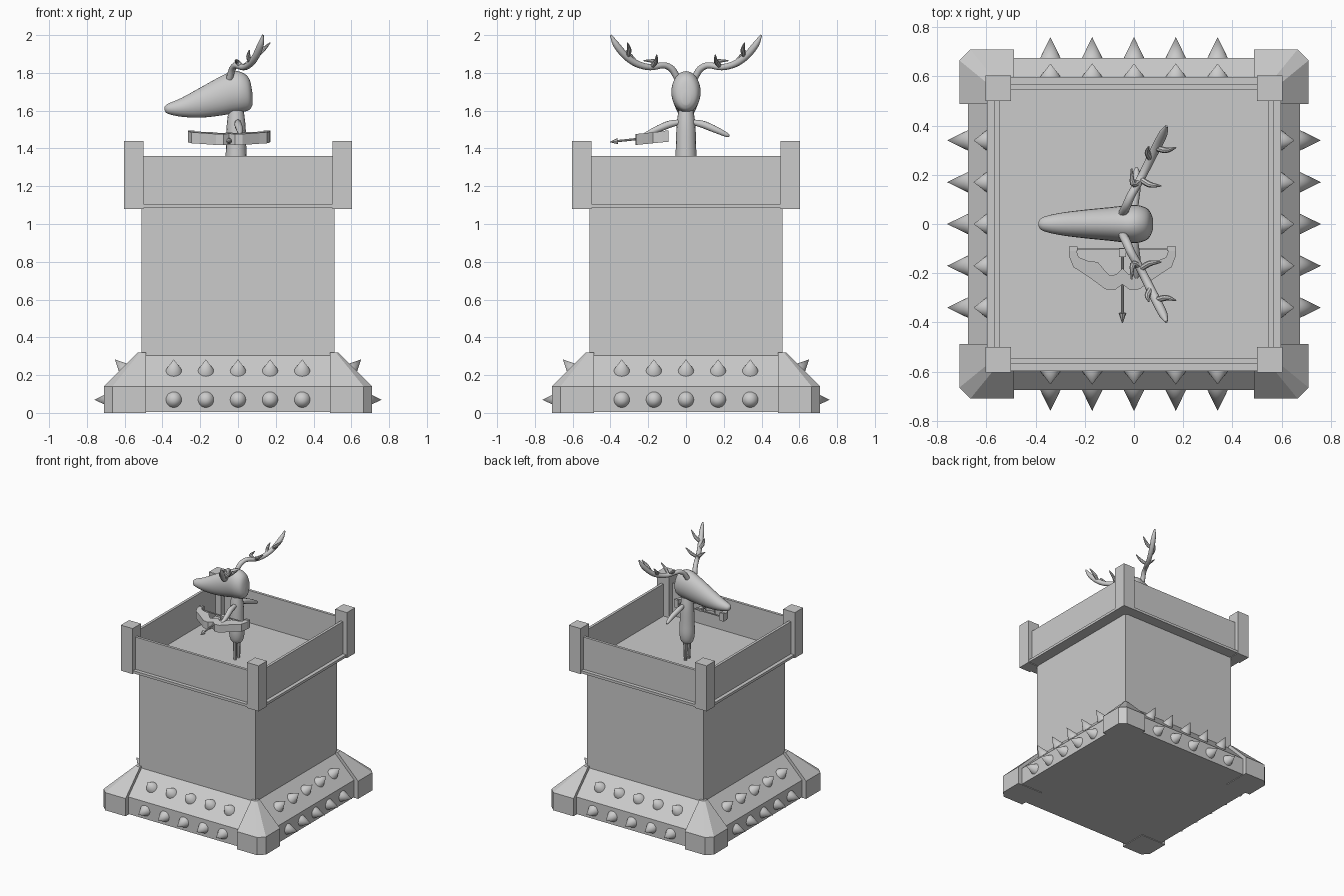
import bpy, bmesh, math
from mathutils import Vector, Matrix

if "Cube" in bpy.data.objects:
    bpy.data.objects.remove(bpy.data.objects["Cube"])


def finish(bm, name, smooth=False):
    bmesh.ops.recalc_face_normals(bm, faces=bm.faces)
    me = bpy.data.meshes.new(name)
    bm.to_mesh(me)
    bm.free()
    ob = bpy.data.objects.new(name, me)
    bpy.context.collection.objects.link(ob)
    if smooth:
        bpy.ops.object.select_all(action='DESELECT')
        ob.select_set(True)
        bpy.context.view_layer.objects.active = ob
        bpy.ops.object.shade_smooth_by_angle(angle=math.radians(40))
    return ob


def add_rings(bm, rings):
    """Skin a list of equal-length point rings and cap both ends."""
    vs = [[bm.verts.new(p) for p in r] for r in rings]
    n = len(vs[0])
    for a, b in zip(vs, vs[1:]):
        for i in range(n):
            bm.faces.new((a[i], a[(i + 1) % n], b[(i + 1) % n], b[i]))
    bm.faces.new(vs[0])
    bm.faces.new(vs[-1])


def rect(h, z):
    return [(-h, -h, z), (h, -h, z), (h, h, z), (-h, h, z)]


def box(name, lo, hi):
    bm = bmesh.new()
    add_rings(bm, [[(lo[0], lo[1], z), (hi[0], lo[1], z), (hi[0], hi[1], z), (lo[0], hi[1], z)]
                   for z in (lo[2], hi[2])])
    return finish(bm, name)


def catmull(pts, n):
    """Smooth tuples of any length through all the given points."""
    out = []
    P = [pts[0]] + list(pts) + [pts[-1]]
    for i in range(1, len(P) - 2):
        for k in range(n):
            t = k / n
            out.append([0.5 * (2 * b + (c - a) * t + (2 * a - 5 * b + 4 * c - d) * t * t
                               + (3 * b - a - 3 * c + d) * t ** 3)
                        for a, b, c, d in zip(*P[i - 1:i + 3])])
    return out + [list(pts[-1])]


def loft(name, pts, sides=12, n=4, axis=None, mirror=False):
    """Organic tube through (x, y, z, side radius, up radius)."""
    bm = bmesh.new()
    q = catmull([p if len(p) == 5 else (*p, p[3]) for p in pts], n)
    for s in ((1, -1) if mirror else (1,)):
        rings = []
        for i, p in enumerate(q):
            t = Vector(axis) if axis else (
                Vector(q[min(i + 1, len(q) - 1)][:3]) - Vector(q[max(i - 1, 0)][:3])).normalized()
            ref = Vector((1, 0, 0)) if abs(t.z) > 0.9 else Vector((0, 0, 1))
            u = ref.cross(t).normalized()
            v = t.cross(u)
            ring = []
            for k in range(sides):
                a = 2 * math.pi * k / sides
                w = Vector(p[:3]) + u * math.cos(a) * max(p[3], .002) + v * math.sin(a) * max(p[4], .002)
                ring.append((w.x, w.y * s, w.z))
            rings.append(ring)
        add_rings(bm, rings)
    return finish(bm, name, True)


# Tower: sloped plinth and shaft
bm = bmesh.new()
add_rings(bm, [rect(.675, 0.005), rect(.675, .14), rect(.505, .31)])
finish(bm, "base_plinth")
box("tower_shaft", (-.51, -.51, .30), (.51, .51, 1.09))
box("platform_floor", (-.597, -.597, 1.085), (.597, .597, 1.105))

# Parapet walls standing on the platform
bm = bmesh.new()
loops = [[bm.verts.new(p) for p in rect(h, z)]
         for h, z in ((.568, 1.1), (.568, 1.36), (.547, 1.36), (.547, 1.1))]
for a, b in zip(loops, loops[1:] + loops[:1]):
    for i in range(4):
        bm.faces.new((a[i], a[(i + 1) % 4], b[(i + 1) % 4], b[i]))
finish(bm, "parapet")

# Corner posts and chamfered base corners
bm_c = bmesh.new()
for sx in (-1, 1):
    for sy in (-1, 1):
        x, y = sorted((sx * .5, sx * .603)), sorted((sy * .5, sy * .603))
        box("corner_post", (x[0], y[0], 1.08), (x[1], y[1], 1.44))
        rings = []
        for o, c, z in ((.71, .045, 0), (.71, .045, .14), (.53, .012, .32)):
            i = .487
            rings.append([(sx * a, sy * b, z) for a, b in
                          ((i, i), (o, i), (o, o - c), (o - c, o), (i, o))])
        add_rings(bm_c, rings)
finish(bm_c, "base_corners")

# Two rows of spikes on each side of the base
bm = bmesh.new()
for side in range(4):
    rot = Matrix.Rotation(side * math.pi / 2, 4, 'Z')
    for k in range(-2, 3):
        for y, z, tilt in ((-.675, .07, 90), (-.592, .223, 45)):
            m = (rot @ Matrix.Translation((k * .17, y, z))
                 @ Matrix.Rotation(math.radians(tilt), 4, 'X') @ Matrix.Translation((0, 0, .04)))
            bmesh.ops.create_cone(bm, cap_ends=True, segments=20, radius1=.044,
                                  radius2=0, depth=.09, matrix=m)
finish(bm, "base_spikes", True)

# Antlered archer: body, legs, arms
loft("body", [(-.01, 0, 1.23, .012), (-.01, 0, 1.25, .042), (-.01, 0, 1.31, .056),
              (-.01, 0, 1.40, .054), (-.01, 0, 1.52, .050), (-.01, 0, 1.60, .04)], 16, axis=(0, 0, 1))
loft("legs", [(-.01, .025, 1.28, .016), (-.01, .022, 1.19, .014), (-.01, .022, 1.105, .011)],
     8, mirror=True)
loft("arms", [(0, .03, 1.54, .014), (0, .09, 1.527, .02), (.01, .16, 1.498, .018),
              (.01, .215, 1.472, .012), (.01, .23, 1.466, .004)], 10, mirror=True)

# Long-snouted head, lofted along x from (x, top, bottom, half width)
head = [(-.388, 1.622, 1.600, .010), (-.37, 1.637, 1.583, .028), (-.30, 1.667, 1.568, .045),
        (-.20, 1.722, 1.563, .058), (-.10, 1.777, 1.573, .068), (-.03, 1.807, 1.585, .076),
        (.02, 1.803, 1.592, .076), (.06, 1.768, 1.604, .058), (.077, 1.69, 1.63, .022)]
loft("head", [(x, 0, (t + b) / 2, w, (t - b) / 2) for x, t, b, w in head], 24, axis=(1, 0, 0))

# Antlers: main beam and tines, mirrored
loft("antler_beams", [(-.045, .045, 1.77, .018), (-.03, .075, 1.82, .018), (-.01, .12, 1.84, .017),
                      (.03, .19, 1.83, .017), (.065, .26, 1.848, .018), (.095, .32, 1.89, .019),
                      (.12, .37, 1.95, .017), (.132, .398, 2.0, .005)], 10, mirror=True)
tines = [((.02, .17, 1.835), (-.005, .165, 1.86), (-.01, .225, 1.865)),
         ((.03, .18, 1.835), (.065, .16, 1.86), (.11, .155, 1.895)),
         ((.07, .26, 1.85), (.055, .29, 1.885), (.06, .315, 1.92)),
         ((.09, .31, 1.885), (.13, .30, 1.92), (.17, .31, 1.96))]
for a, b, c in tines:
    loft("antler_tines", [(*a, .012), (*b, .012), (*c, .003)], 8, mirror=True)

# Bow: half outline mirrored about its centre line, extruded and tilted
cx = -.047
half = [(0, -.245), (.03, -.268), (.07, -.265), (.11, -.235), (.16, -.2), (.2, -.175), (.217, -.13),
        (.217, -.1), (.19, -.1), (.178, -.135), (.14, -.15), (.1, -.155), (.075, -.185),
        (.05, -.21), (.025, -.205), (0, -.18)]
bm = bmesh.new()
for s in (-1, 1):
    add_rings(bm, [[(cx + s * x, y, 1.465 + h + .1 * (y + .1)) for x, y in half]
                   for h in (-.03, .028)])
bmesh.ops.remove_doubles(bm, verts=bm.verts, dist=.0005)
bmesh.ops.delete(bm, geom=[f for f in bm.faces if all(abs(v.co.x - cx) < .001 for v in f.verts)],
                 context='FACES')
finish(bm, "bow")
box("bow_string", (cx - .205, -.105, 1.46), (cx + .205, -.097, 1.468))
for s in (-1, 1):
    box("bow_tip", (cx + s * .2 - .018, -.11, 1.433), (cx + s * .2 + .018, -.092, 1.496))

# Arrow: nock, shaft and pointed head
box("arrow_nock", (cx - .014, -.135, 1.455), (cx + .014, -.1, 1.48))
loft("arrow_shaft", [(cx, -.1, 1.467, .006), (cx, -.37, 1.438, .006)], 8, 1)
loft("arrow_head", [(cx, -.362, 1.439, .016), (cx, -.402, 1.434, .001)], 8, 1)
